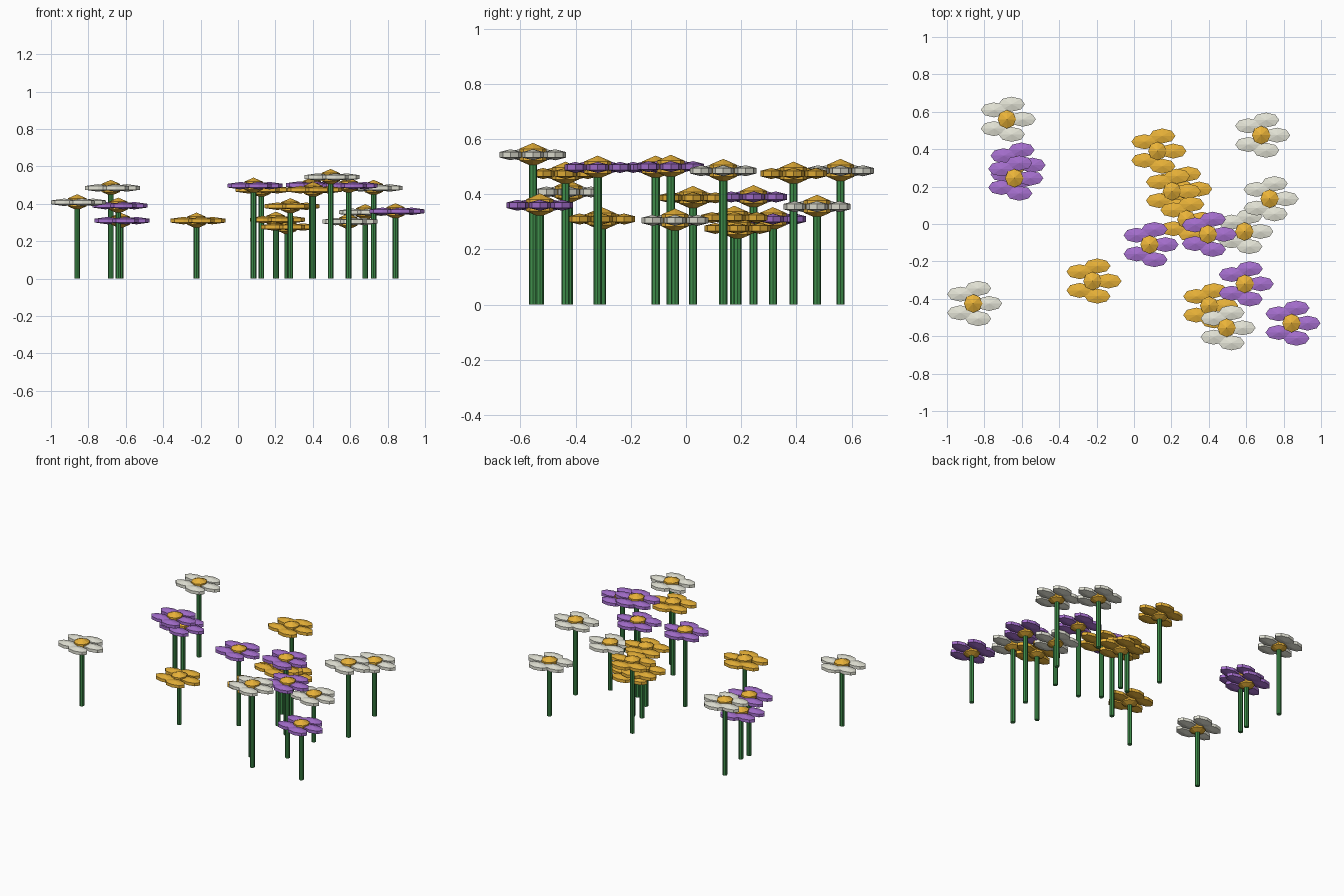
import bpy, bmesh, math
from mathutils import Matrix, Vector

if "Cube" in bpy.data.objects:
    bpy.data.objects.remove(bpy.data.objects["Cube"])


def material(name, color):
    m = bpy.data.materials.new(name)
    m.diffuse_color = (*color, 1)
    m.use_nodes = True
    m.node_tree.nodes["Principled BSDF"].inputs["Base Color"].default_value = m.diffuse_color
    return m


GREEN = material("stem_green", (0.05, 0.27, 0.07))
GOLD = material("gold", (0.82, 0.45, 0.04))
WHITE = material("cream_white", (0.78, 0.78, 0.68))
PURPLE = material("purple", (0.38, 0.16, 0.62))


def make_object(name, bm, mat):
    mesh = bpy.data.meshes.new(name)
    bm.to_mesh(mesh)
    bm.free()
    mesh.materials.append(mat)
    obj = bpy.data.objects.new(name, mesh)
    bpy.context.collection.objects.link(obj)


def add_blob(bm, pos, radii):
    # low-poly flattened ball: two rings between the poles
    mat = Matrix.Translation(pos) @ Matrix.Diagonal((*radii, 1))
    bmesh.ops.create_uvsphere(bm, u_segments=8, v_segments=3, radius=1, matrix=mat)


def flower(x, y, z, color):
    # stem
    bm = bmesh.new()
    bmesh.ops.create_cone(bm, cap_ends=True, segments=8, radius1=0.015, radius2=0.015,
                          depth=z, matrix=Matrix.Translation((x, y, z / 2)))
    make_object("stem", bm, GREEN)
    # five petals, all stretched along x
    bm = bmesh.new()
    for i in range(5):
        a = math.tau * i / 5
        pos = Vector((x + 0.085 * math.cos(a), y + 0.085 * math.sin(a), z))
        add_blob(bm, pos, (0.081, 0.046, 0.020))
    make_object("petals", bm, color)
    # flower centre
    bm = bmesh.new()
    add_blob(bm, Vector((x, y, z)), (0.057, 0.057, 0.043))
    make_object("flower_centre", bm, GOLD)


# flower positions (x, y, head height) by colour
beds = [
    (WHITE, [(-0.68, 0.56, 0.485), (0.68, 0.475, 0.355), (0.725, 0.135, 0.485),
             (0.59, -0.04, 0.305), (-0.86, -0.425, 0.408), (0.495, -0.555, 0.543)]),
    (PURPLE, [(-0.64, 0.245, 0.39), (-0.628, 0.315, 0.31), (0.083, -0.11, 0.497),
              (0.395, -0.055, 0.5), (0.592, -0.32, 0.497), (0.842, -0.53, 0.36)]),
    (GOLD, [(0.125, 0.39, 0.475), (0.402, -0.437, 0.475), (-0.222, -0.305, 0.31),
            (0.28, 0.025, 0.387), (0.203, 0.175, 0.315), (0.263, 0.187, 0.276)]),
]
for color, spots in beds:
    for spot in spots:
        flower(*spot, color)
